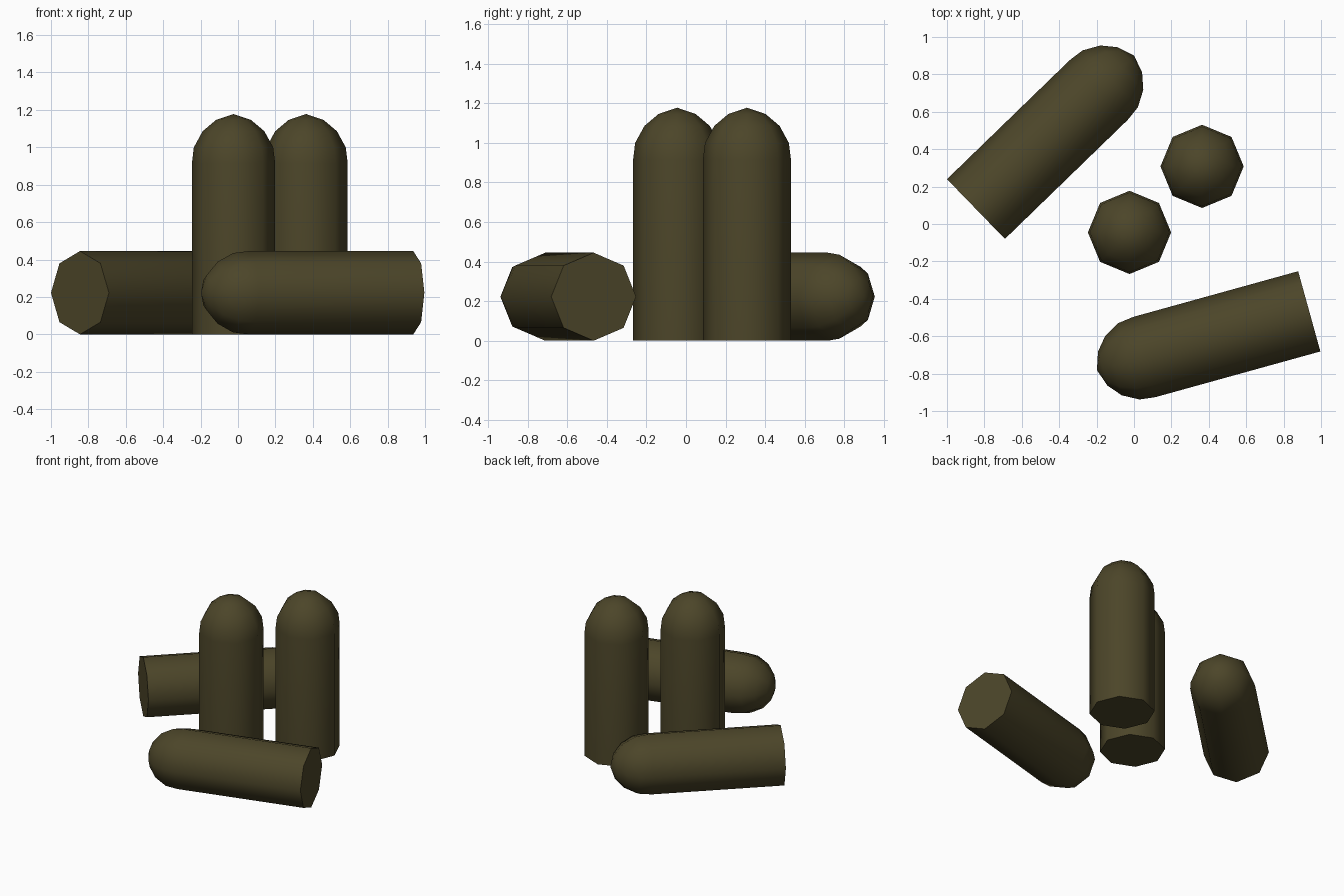
import bpy, bmesh, math
from mathutils import Vector, Matrix

if "Cube" in bpy.data.objects:
    bpy.data.objects.remove(bpy.data.objects["Cube"])

olive = bpy.data.materials.new("dark olive")
olive.diffuse_color = (0.072, 0.060, 0.022, 1)
olive.use_nodes = True
olive.node_tree.nodes["Principled BSDF"].inputs["Base Color"].default_value = olive.diffuse_color

SIDES = 8
R = 0.2225
# (radius, distance along axis) from the flat base to the domed tip
PROFILE = [(R, 0.0), (R, 0.915), (0.212, 1.0), (0.165, 1.086), (0.094, 1.146)]
TIP = 1.178


def capsule(name, base, direction):
    """Octagonal rod with a flat base and a rounded tip."""
    bm = bmesh.new()
    rings = []
    for r, h in PROFILE:
        rings.append([bm.verts.new((r * math.cos(2 * math.pi * i / SIDES),
                                    r * math.sin(2 * math.pi * i / SIDES), h))
                      for i in range(SIDES)])
    tip = bm.verts.new((0, 0, TIP))
    bm.faces.new(rings[0][::-1])
    for a, b in zip(rings, rings[1:]):
        for i in range(SIDES):
            j = (i + 1) % SIDES
            bm.faces.new((a[i], a[j], b[j], b[i]))
    for i in range(SIDES):
        bm.faces.new((rings[-1][i], rings[-1][(i + 1) % SIDES], tip))
    # local z follows the direction; local x stays horizontal
    z = Vector(direction).normalized()
    x = Vector((0, 0, 1)).cross(z)
    x = x.normalized() if x.length > 1e-4 else Vector((1, 0, 0))
    y = z.cross(x)
    bm.transform(Matrix.Translation(base) @ Matrix((x, y, z)).transposed().to_4x4())
    me = bpy.data.meshes.new(name)
    bm.to_mesh(me)
    bm.free()
    me.materials.append(olive)
    ob = bpy.data.objects.new(name, me)
    bpy.context.collection.objects.link(ob)
    bpy.ops.object.select_all(action='DESELECT')
    ob.select_set(True)
    bpy.context.view_layer.objects.active = ob
    bpy.ops.object.shade_smooth_by_angle(angle=math.radians(60))


# two standing rods
capsule("standing_rod_front", (-0.024, -0.045, 0), (0, 0, 1))
capsule("standing_rod_back", (0.364, 0.308, 0), (0, 0, 1))
# two rods lying on the ground
capsule("lying_rod_back", (-0.845, 0.08, R), (0.718, 0.696, 0))
capsule("lying_rod_front", (0.937, -0.467, R), (-0.964, -0.267, 0))
